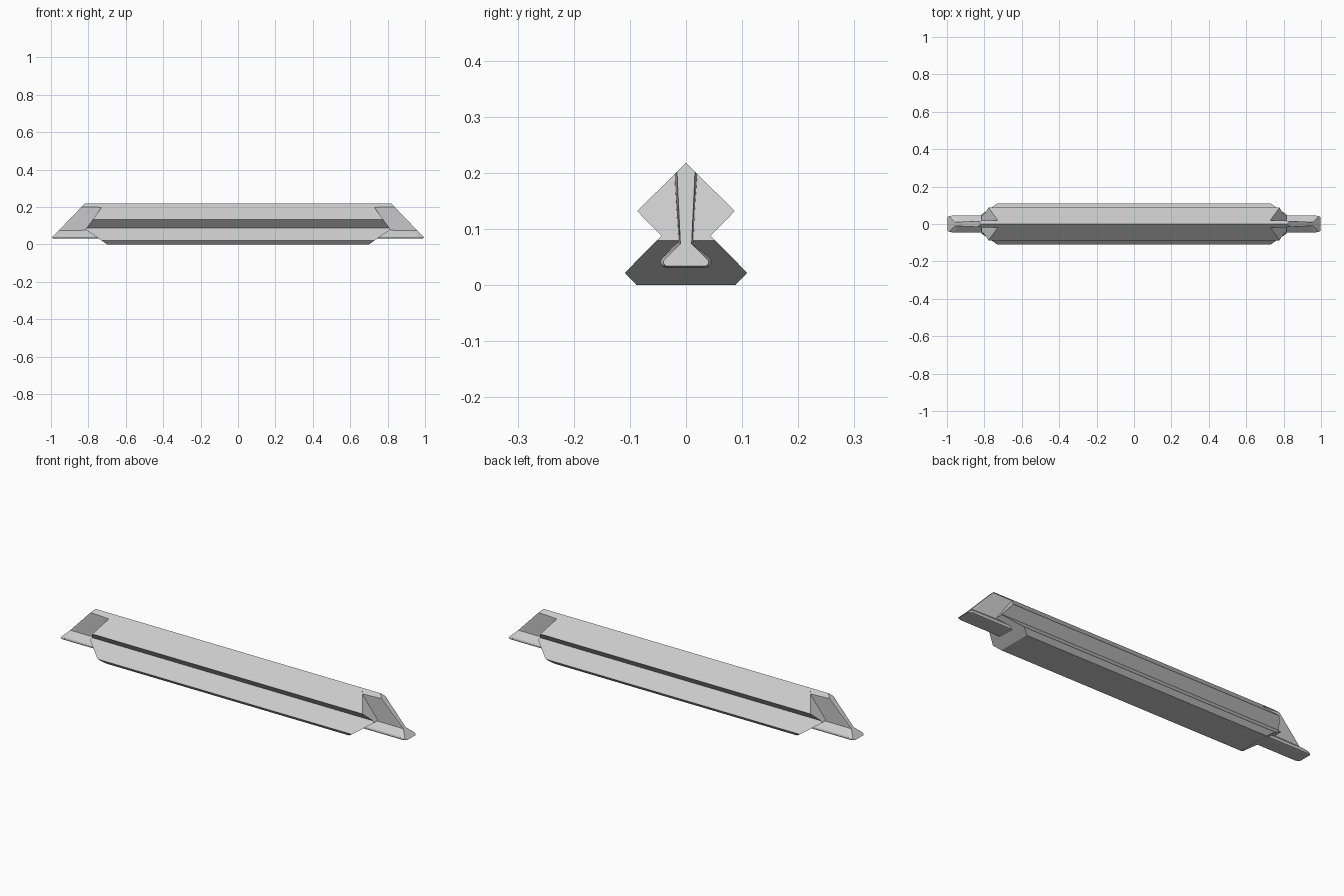
import bpy
import bmesh

if "Cube" in bpy.data.objects:
    bpy.data.objects.remove(bpy.data.objects["Cube"], do_unlink=True)

grey = bpy.data.materials.new("light grey")
grey.use_nodes = True
grey.diffuse_color = (0.6, 0.6, 0.6, 1)
grey.node_tree.nodes["Principled BSDF"].inputs["Base Color"].default_value = (0.6, 0.6, 0.6, 1)

SPLIT = 0.08      # height where the end faces fold
TOP = 0.218


def finish(bm, name):
    bmesh.ops.recalc_face_normals(bm, faces=bm.faces[:])
    mesh = bpy.data.meshes.new(name)
    bm.to_mesh(mesh)
    bm.free()
    mesh.materials.append(grey)
    obj = bpy.data.objects.new(name, mesh)
    bpy.context.collection.objects.link(obj)
    return obj


def skin(bm, rings):
    for a, b in zip(rings, rings[1:]):
        for i in range(len(a)):
            j = (i + 1) % len(a)
            bm.faces.new((a[i], a[j], b[j], b[i]))


# Main bar: diamond above a trapezoid foot, with ends folded to a point
def bar_end(z):
    if z < SPLIT:
        return 0.70 + 0.115 * z / SPLIT
    return 0.815 - 0.085 * (z - SPLIT) / 0.117


half = [(0.088, 0), (0.109, 0.022), (0.052, SPLIT), (0.044, 0.088), (0.087, 0.132)]
profile = half + [(0, TOP)] + [(-y, z) for y, z in reversed(half)]
bm = bmesh.new()
ends = [[bm.verts.new((s * bar_end(z), y, z)) for y, z in profile] for s in (-1, 1)]
skin(bm, ends)
for ring in ends:
    bm.faces.new([v for v in ring if v.co.z <= SPLIT + 1e-5])
    bm.faces.new([v for v in ring if v.co.z >= SPLIT - 1e-5])
finish(bm, "main_bar")


# Tenons: a thin tapering web on a rounded foot, cut at a slant
def slant(z):
    return 1.0 - 0.18 * (z - 0.031) / (TOP - 0.031)


foot = [(0.036, 0.031), (0.042, 0.033), (0.045, 0.038), (0.045, 0.044), (0.042, 0.049)]
foot_tip = [(0.034, 0.034), (0.037, 0.035), (0.040, 0.039), (0.040, 0.043), (0.038, 0.046)]
web = [(0.015, 0.077), (0.021, 0.197)]
web_tip = [(0.010, 0.074), (0.016, 0.202)]


def both_sides(points):
    return points + [(0, TOP)] + [(-y, z) for y, z in reversed(points)]


def blend(a, b, t):
    return [(p[0] + (q[0] - p[0]) * t, p[1] + (q[1] - p[1]) * t) for p, q in zip(a, b)]


def tenon(name, side):
    bm = bmesh.new()
    root = both_sides(foot + web)
    middle = both_sides(foot + blend(web, web_tip, 0.85))
    tip = both_sides(foot_tip + web_tip)
    rings = [
        [bm.verts.new((side * 0.70, y, z)) for y, z in root],
        [bm.verts.new((side * (slant(z) - 0.02 * (z < SPLIT)), y, z)) for y, z in middle],
        [bm.verts.new((side * slant(z), y, z)) for y, z in tip],
    ]
    skin(bm, rings)
    bm.faces.new(rings[0])
    bm.faces.new(rings[-1])
    bmesh.ops.remove_doubles(bm, verts=bm.verts[:], dist=1e-5)
    finish(bm, name)


tenon("left_tenon", 1)
tenon("right_tenon", -1)
